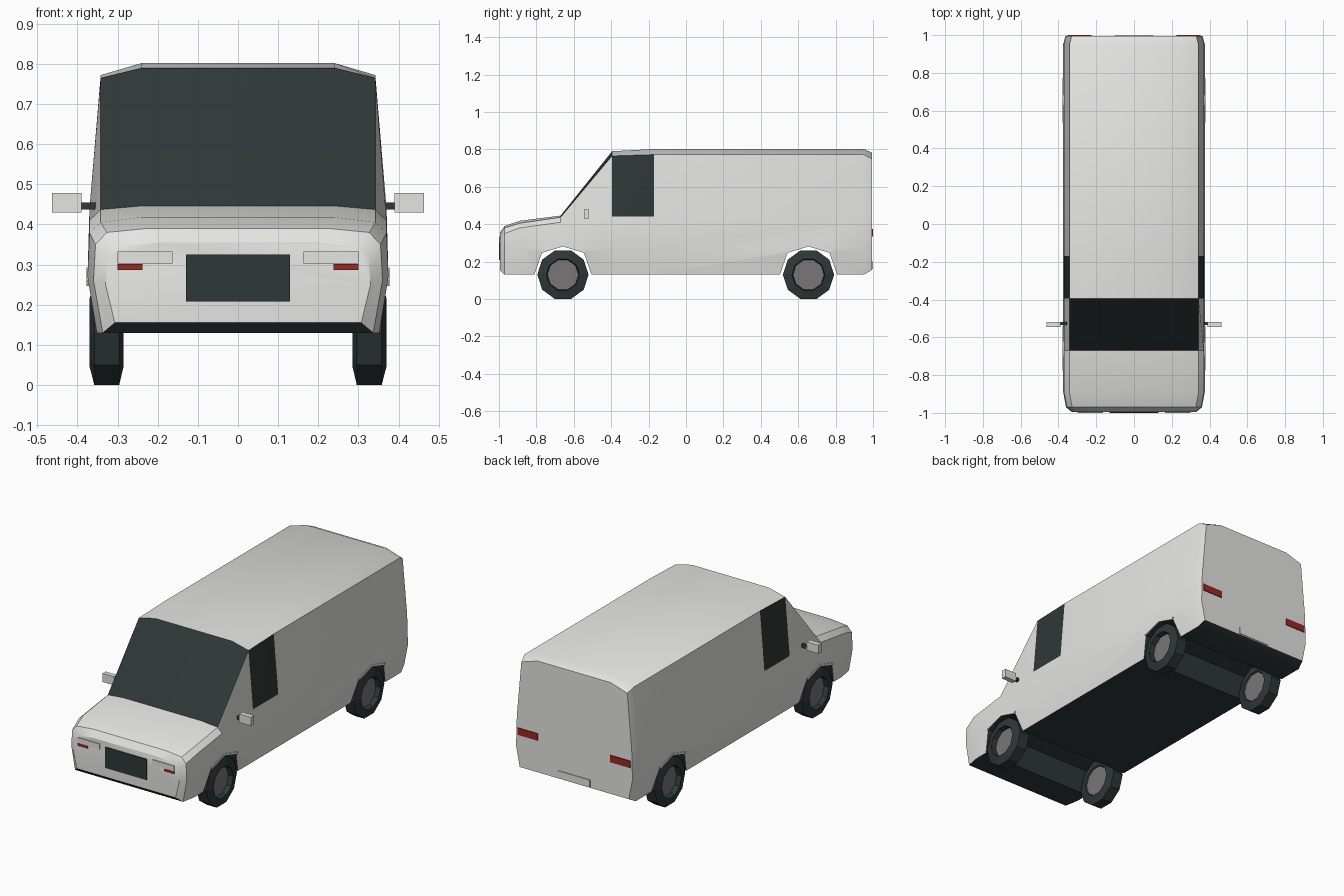
import bpy, bmesh, math
from mathutils import Matrix

cube = bpy.data.objects.get("Cube")
if cube:
    bpy.data.objects.remove(cube, do_unlink=True)


def material(name, rgb):
    m = bpy.data.materials.new(name)
    m.use_nodes = True
    m.diffuse_color = (*rgb, 1)
    m.node_tree.nodes["Principled BSDF"].inputs["Base Color"].default_value = (*rgb, 1)
    return m


paint = material("pale paint", (0.78, 0.78, 0.76))
dark = material("dark glass and rubber", (0.028, 0.039, 0.038))
red = material("red lens", (0.32, 0.022, 0.014))
metal = material("hub metal", (0.19, 0.18, 0.185))


def finish(name, bm, *mats):
    bmesh.ops.recalc_face_normals(bm, faces=bm.faces)
    mesh = bpy.data.meshes.new(name)
    bm.to_mesh(mesh)
    bm.free()
    for m in mats:
        mesh.materials.append(m)
    ob = bpy.data.objects.new(name, mesh)
    bpy.context.collection.objects.link(ob)
    return ob


def activate(ob):
    bpy.ops.object.select_all(action='DESELECT')
    ob.select_set(True)
    bpy.context.view_layer.objects.active = ob


def box(name, x, y, z, mat):
    """Box from (low, high) ranges on each axis."""
    bm = bmesh.new()
    size = [b - a for a, b in (x, y, z)]
    mid = [(a + b) / 2 for a, b in (x, y, z)]
    bmesh.ops.create_cube(bm, size=1, matrix=Matrix.Translation(mid) @ Matrix.Diagonal((*size, 1)))
    return finish(name, bm, mat)


def prism(name, profile, x0, x1, mat):
    """Extrude a (y, z) outline along x."""
    bm = bmesh.new()
    face = bm.faces.new([bm.verts.new((x0, y, z)) for y, z in profile])
    out = bmesh.ops.extrude_face_region(bm, geom=[face])
    moved = [v for v in out["geom"] if isinstance(v, bmesh.types.BMVert)]
    bmesh.ops.translate(bm, verts=moved, vec=(x1 - x0, 0, 0))
    return finish(name, bm, mat)


# Body: loft of cross sections
# y, inset, then heights of sill, waist, belt, shoulder, crown
WIDTHS = (0.352, 0.375, 0.37, 0.342, 0.24)
STATIONS = [
    (-0.995, 0.045, 0.155, 0.25, 0.32, 0.345, 0.355),
    (-0.97, 0.015, 0.13, 0.26, 0.35, 0.38, 0.39),
    (-0.89, 0.0, 0.13, 0.27, 0.38, 0.405, 0.418),
    (-0.67, 0.0, 0.13, 0.27, 0.41, 0.437, 0.446),
    (-0.395, 0.0, 0.13, 0.27, 0.44, 0.765, 0.79),
    (-0.17, 0.0, 0.13, 0.27, 0.44, 0.772, 0.802),
    (0.95, 0.0, 0.13, 0.27, 0.44, 0.772, 0.802),
    (0.995, 0.012, 0.155, 0.27, 0.44, 0.75, 0.782),
]
WINDSCREEN, CAB = 3, 4
bm = bmesh.new()
rings = []
for y, inset, *heights in STATIONS:
    half = [(w - inset, z) for w, z in zip(WIDTHS, heights)]
    outline = half + [(-x, z) for x, z in reversed(half)]
    rings.append([bm.verts.new((x, y, z)) for x, z in outline])
for s, (a, b) in enumerate(zip(rings, rings[1:])):
    for k in range(len(a)):
        n = (k + 1) % len(a)
        f = bm.faces.new((a[k], a[n], b[n], b[k]))
        glass = (s == WINDSCREEN and k in (3, 4, 5)) or (s == CAB and k in (2, 6))
        f.material_index = int(glass or k == 9)
bm.faces.new(rings[0])
bm.faces.new(rings[-1])
body = finish("van_body", bm, paint, dark)

# Wheel arches: tunnels through the body, with a flared lip on each side
AXLES = {"front": -0.658, "rear": 0.655}
for end, ay in AXLES.items():
    arch = [(-0.155, 0.05), (-0.153, 0.13), (-0.112, 0.247), (0, 0.281),
            (0.112, 0.247), (0.153, 0.13), (0.155, 0.05)]
    cutter = prism("arch_cutter", [(ay + y, z) for y, z in arch], -0.6, 0.6, dark)
    cutter.hide_render = True
    mod = body.modifiers.new("arch", 'BOOLEAN')
    mod.object = cutter
    mod.operation = 'DIFFERENCE'
    mod.solver = 'EXACT'
    mod.material_mode = 'TRANSFER'
    activate(body)
    bpy.ops.object.modifier_apply(modifier=mod.name)
    bpy.data.objects.remove(cutter, do_unlink=True)
    inner = arch[2:5]
    lip = inner + [(y * 1.06, z + 0.012) for y, z in reversed(inner)]
    for side, s in (("left", 1), ("right", -1)):
        prism(f"{end}_{side}_arch_lip", [(ay + y, z) for y, z in lip], s * 0.335, s * 0.378, paint)

activate(body)
bpy.ops.object.shade_smooth_by_angle(angle=math.radians(30))


# Wheels: ten-sided lathe with recessed hub
def wheel(name, s, ay):
    profile = [(0.083, 0.342), (0.088, 0.37), (0.137, 0.358),
               (0.137, 0.296), (0.088, 0.285), (0.083, 0.292)]
    bm = bmesh.new()
    n = 10
    loops = []
    for r, x in profile:
        angles = [math.tau * i / n for i in range(n)]
        loops.append([bm.verts.new((s * x, ay + r * math.cos(t), 0.13 + r * math.sin(t)))
                      for t in angles])
    for a, b in zip(loops, loops[1:]):
        for i in range(n):
            j = (i + 1) % n
            bm.faces.new((a[i], a[j], b[j], b[i]))
    for end in (loops[0], loops[-1]):
        bm.faces.new(end).material_index = 1
    finish(name, bm, dark, metal)


for end, ay in AXLES.items():
    for side, s in (("left", 1), ("right", -1)):
        wheel(f"{end}_{side}_wheel", s, ay)


# Paired details
def pair(name, x, y, z, mat):
    box("left_" + name, x, y, z, mat)
    box("right_" + name, (-x[1], -x[0]), y, z, mat)


FRONT, REAR = (-1.0, -0.992), (0.992, 1.0)
pair("headlight", (0.163, 0.3), FRONT, (0.302, 0.333), paint)
pair("indicator", (0.238, 0.3), FRONT, (0.287, 0.301), red)
pair("tail_light", (0.225, 0.351), REAR, (0.335, 0.374), red)
pair("mirror_arm", (0.35, 0.395), (-0.535, -0.518), (0.437, 0.455), dark)
pair("mirror", (0.39, 0.463), (-0.546, -0.518), (0.43, 0.478), paint)

# Grille and rear plate
box("grille", (-0.13, 0.13), FRONT, (0.208, 0.325), dark)
box("rear_plate", (-0.1, 0.1), REAR, (0.16, 0.2), paint)
